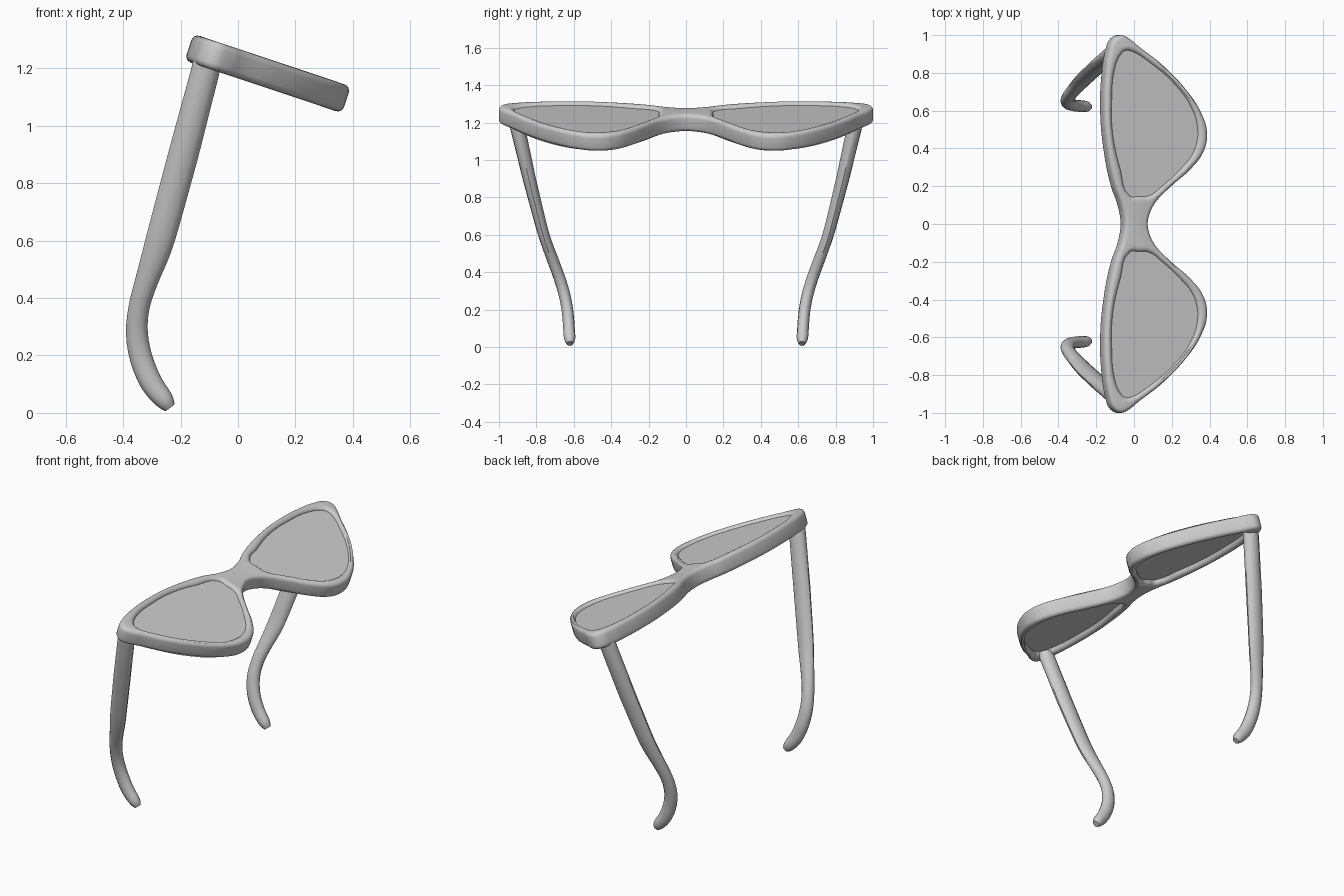
import bpy, bmesh, math
from mathutils import Vector

if "Cube" in bpy.data.objects:
    bpy.data.objects.remove(bpy.data.objects["Cube"])

TILT = math.radians(18.5)
MID_Z = 1.216

# Half outline of the frame (x, y as seen from above), rear bridge to front bridge
RIM = [(-0.062, 0), (-0.078, 0.1), (-0.113, 0.2), (-0.153, 0.4), (-0.17, 0.6),
       (-0.162, 0.8), (-0.145, 0.91), (-0.118, 0.98), (-0.078, 1.0), (-0.035, 0.982),
       (0.02, 0.937), (0.13, 0.853), (0.279, 0.695), (0.348, 0.585), (0.377, 0.485),
       (0.36, 0.385), (0.292, 0.292), (0.185, 0.197), (0.105, 0.115), (0.072, 0.05), (0.063, 0)]

# Outline of one lens opening
LENS = [(-0.032, 0.15), (0.015, 0.148), (0.065, 0.15), (0.14, 0.203), (0.218, 0.275),
        (0.298, 0.37), (0.322, 0.44), (0.325, 0.5), (0.3, 0.6), (0.203, 0.74), (0.068, 0.857),
        (-0.027, 0.915), (-0.055, 0.917), (-0.078, 0.9), (-0.112, 0.82),
        (-0.127, 0.66), (-0.122, 0.475), (-0.082, 0.29)]


def mirrored(points):
    return [(x, -y) for x, y in reversed(points)]


def plate(name, loops, half, bevel, offset, height):
    """Flat extruded outline with rounded edges, tilted into the frame plane."""
    cu = bpy.data.curves.new(name, 'CURVE')
    cu.dimensions = '2D'
    cu.fill_mode = 'BOTH'
    cu.extrude, cu.bevel_depth, cu.bevel_resolution, cu.offset = half, bevel, 3, offset
    cu.resolution_u = 4
    for pts in loops:
        sp = cu.splines.new('BEZIER')
        sp.bezier_points.add(len(pts) - 1)
        for bp, (x, y) in zip(sp.bezier_points, pts):
            bp.co = (x / math.cos(TILT), y, 0)
            bp.handle_left_type = bp.handle_right_type = 'AUTO'
        sp.use_cyclic_u = True
    ob = bpy.data.objects.new(name, cu)
    bpy.context.collection.objects.link(ob)
    ob.rotation_euler.y = TILT
    ob.location = (height * math.sin(TILT), 0, MID_Z + height * math.cos(TILT))
    select(ob)
    bpy.ops.object.convert(target='MESH')
    ob = bpy.context.object
    bm = bmesh.new()
    bm.from_mesh(ob.data)
    bmesh.ops.remove_doubles(bm, verts=bm.verts, dist=0.0003)
    bmesh.ops.recalc_face_normals(bm, faces=bm.faces)
    bm.to_mesh(ob.data)
    bm.free()
    bpy.ops.object.shade_smooth_by_angle(angle=math.radians(35))


def select(ob):
    bpy.ops.object.select_all(action='DESELECT')
    ob.select_set(True)
    bpy.context.view_layer.objects.active = ob


# Frame front with two openings, and the lenses set inside it
plate("frame_front", [RIM + mirrored(RIM)[1:-1], LENS, mirrored(LENS)], 0.026, 0.023, -0.023, 0)
plate("lenses", [LENS, mirrored(LENS)], 0.024, 0, 0.003, 0.009)

# Temple path: x, y, z, width across the side, width across y
TEMPLE = [(-0.107, 0.908, 1.222, 0.097, 0.08), (-0.115, 0.903, 1.185, 0.099, 0.08),
          (-0.19, 0.838, 0.9, 0.105, 0.07), (-0.255, 0.777, 0.66, 0.102, 0.062),
          (-0.284, 0.747, 0.56, 0.096, 0.06), (-0.318, 0.71, 0.46, 0.08, 0.062),
          (-0.344, 0.677, 0.37, 0.073, 0.062), (-0.352, 0.65, 0.28, 0.076, 0.062),
          (-0.337, 0.633, 0.19, 0.079, 0.062), (-0.302, 0.626, 0.105, 0.078, 0.062),
          (-0.257, 0.622, 0.045, 0.066, 0.06), (-0.237, 0.62, 0.018, 0.04, 0.034)]


def smooth_rows(rows, steps=3):
    """Catmull-Rom interpolation through the rows."""
    out = []
    for i in range(len(rows) - 1):
        quad = (rows[max(i - 1, 0)], rows[i], rows[i + 1], rows[min(i + 2, len(rows) - 1)])
        for s in range(steps):
            t = s / steps
            out.append([b + 0.5 * t * (c - a + t * (2 * a - 5 * b + 4 * c - d
                        + t * (3 * (b - c) + d - a))) for a, b, c, d in zip(*quad)])
    return out + [rows[-1]]


def temple(name, side, sides=12):
    bm = bmesh.new()
    # keep the long straight part coarse, smooth the hook
    rows = list(TEMPLE[:2]) + smooth_rows(TEMPLE[2:])
    pts = [Vector((p[0], p[1] * side, p[2])) for p in rows]
    rings = []
    for i, c in enumerate(pts):
        t = pts[min(i + 1, len(pts) - 1)] - pts[max(i - 1, 0)]
        across = Vector((-t.z, 0, t.x)).normalized()
        depth = t.cross(across).normalized()
        w, d = rows[i][3] / 2, rows[i][4] / 2
        angles = [2 * math.pi * k / sides for k in range(sides)]
        rings.append([bm.verts.new(c + across * w * math.cos(a) + depth * d * math.sin(a))
                      for a in angles])
    for a, b in zip(rings, rings[1:]):
        for k in range(sides):
            j = (k + 1) % sides
            bm.faces.new((a[k], a[j], b[j], b[k]))
    bm.faces.new(rings[0])
    bm.faces.new(rings[-1])
    bmesh.ops.recalc_face_normals(bm, faces=bm.faces)
    me = bpy.data.meshes.new(name)
    bm.to_mesh(me)
    bm.free()
    ob = bpy.data.objects.new(name, me)
    bpy.context.collection.objects.link(ob)
    select(ob)
    bpy.ops.object.shade_smooth_by_angle(angle=math.radians(40))


# Two side arms with hooked ends
temple("temple_left", -1)
temple("temple_right", 1)
